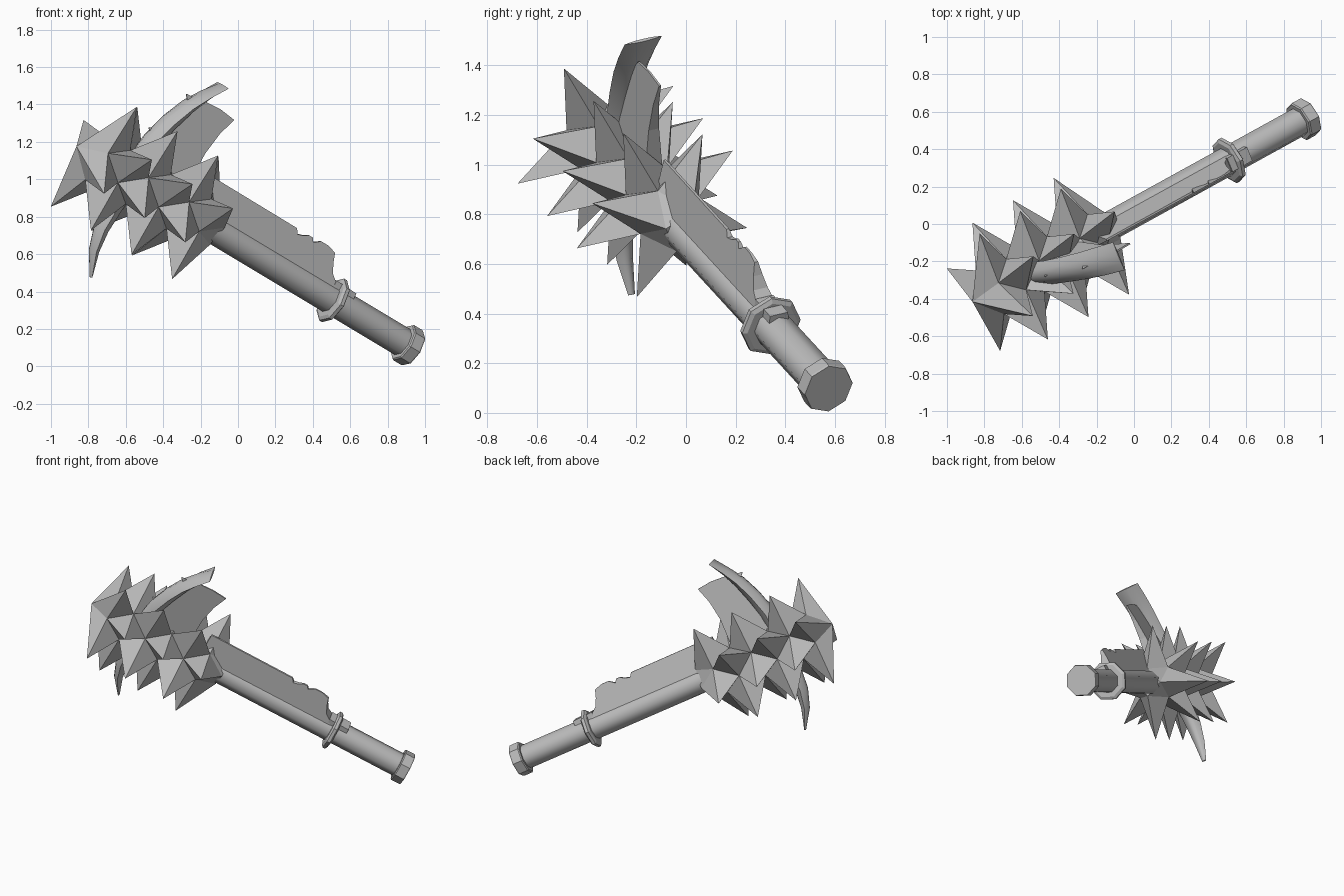
import bpy, bmesh, math
from mathutils import Vector, Matrix

if "Cube" in bpy.data.objects:
    bpy.data.objects.remove(bpy.data.objects["Cube"])

# Weapon frame: local z runs from pommel to head, local x is the blade side
D = Vector((-0.775, -0.427, 0.465)).normalized()
U = Vector((0.5, 0.0, 0.87))
U = (U - D * U.dot(D)).normalized()
V = D.cross(U)
FRAME = Matrix.Translation((0.935, 0.575, 0.097)) @ Matrix((U, V, D)).transposed().to_4x4()

steel = bpy.data.materials.new("grey_steel")
steel.diffuse_color = (0.5, 0.5, 0.5, 1)
steel.use_nodes = True
steel.node_tree.nodes["Principled BSDF"].inputs["Base Color"].default_value = steel.diffuse_color


def finish(name, bm, smooth=0):
    bmesh.ops.remove_doubles(bm, verts=bm.verts, dist=0.0005)
    bmesh.ops.recalc_face_normals(bm, faces=bm.faces)
    mesh = bpy.data.meshes.new(name)
    bm.to_mesh(mesh)
    bm.free()
    mesh.materials.append(steel)
    obj = bpy.data.objects.new(name, mesh)
    bpy.context.collection.objects.link(obj)
    obj.matrix_world = FRAME
    if smooth:
        bpy.ops.object.select_all(action='DESELECT')
        obj.select_set(True)
        bpy.context.view_layer.objects.active = obj
        bpy.ops.object.shade_smooth_by_angle(angle=math.radians(smooth))
    return obj


def loft(name, rings, smooth=0):
    """Skin a list of equal-length point rings and cap both ends."""
    bm = bmesh.new()
    loops = [[bm.verts.new(p) for p in r] for r in rings]
    n = len(loops[0])
    for a, b in zip(loops, loops[1:]):
        for i in range(n):
            j = (i + 1) % n
            bm.faces.new((a[i], a[j], b[j], b[i]))
    bm.faces.new(loops[0])
    bm.faces.new(loops[-1])
    return finish(name, bm, smooth)


def polar(angle, r, t):
    return Vector((r * math.cos(angle), r * math.sin(angle), t))


def turned(name, profile, smooth=0):
    """Eight-sided turned part from (height, radius) pairs."""
    return loft(name, [[polar(i * math.pi / 4, r, t) for i in range(8)]
                       for t, r in profile], smooth)


def plate(name, outline, thick, edge_u):
    """Flat plate of (along, out) points, thinning towards its outer edge."""
    def half(u):
        return 0.004 + thick * max(0, 1 - u / edge_u)
    loft(name, [[(u, s * half(u), t) for t, u in outline] for s in (-1, 1)])


def horn(name, spine):
    """Curved strip with lens section: (along, out, half width, half thickness)."""
    rings = []
    for i, (t, u, w, h) in enumerate(spine):
        a, b = spine[max(i - 1, 0)], spine[min(i + 1, len(spine) - 1)]
        tan = Vector((b[1] - a[1], 0, b[0] - a[0])).normalized()
        nrm = tan.cross(Vector((0, 1, 0)))
        c = Vector((u, 0, t))
        rings.append([c + Vector((0, w * x, 0)) + nrm * (h * y) for x, y in
                      ((1, 0), (.5, .8), (0, 1), (-.5, .8), (-1, 0),
                       (-.5, -.8), (0, -1), (.5, -.8))])
    loft(name, rings, 50)


# Handle parts
turned("shaft", [(0.04, 0.08), (0.5, 0.08), (0.55, 0.08), (1.45, 0.08)], 50)
turned("pommel", [(0, 0.106), (0.008, 0.109), (0.065, 0.109), (0.072, 0.103)])
turned("collar_ring", [(0.53, 0.112), (0.54, 0.13), (0.56, 0.13), (0.57, 0.112)])
loft("collar_block", [[(0.04, -0.045, t), (0.04, 0.045, t), (u, 0.04, t), (u, -0.04, t)]
                      for t, u in ((0.47, 0.095), (0.61, 0.1))])

# Spiked head: staggered diamond-based spikes tiling an eight-sided core
STEP, CORE, REACH, TOP = 0.14, 0.14, 0.375, 2.2
bm = bmesh.new()


def tri(*pts):
    bm.faces.new([bm.verts.new(p) for p in pts])


for row in range(6):
    t = TOP - STEP * row
    for k in range(4):
        a = math.radians(-22.5 + 45 * (row % 2) + 90 * k)
        q = math.pi / 4
        up = polar(a, 0 if row == 0 else CORE, t + (0.12 if row == 0 else STEP))
        low = polar(a, 0.09 if row == 5 else CORE, t - STEP)
        ring = [up, polar(a - q, CORE, t), low, polar(a + q, CORE, t)]
        for i in range(4):
            tri(polar(a, REACH, t), ring[i], ring[(i + 1) % 4])
        if row == 5:  # closing facets around the shaft
            right = polar(a + 2 * q, 0.09, t - STEP)
            tri(ring[3], low, right)
            tri(low, right, Vector((0, 0, t - STEP)))
finish("spiked_head", bm)

# Notched fin along the shaft
plate("shaft_fin", [(1.55, 0.03), (1.55, 0.235), (0.955, 0.232), (0.935, 0.205),
                    (0.9, 0.215), (0.87, 0.232), (0.845, 0.232), (0.83, 0.21),
                    (0.79, 0.238), (0.74, 0.238), (0.687, 0.223), (0.67, 0.17),
                    (0.645, 0.12), (0.6, 0.085), (0.58, 0.03)], 0.055, 0.24)

# Axe blade, flaring outwards
plate("axe_blade", [(1.95, 0.05), (1.95, 0.3), (1.88, 0.45), (1.8, 0.56),
                    (1.7, 0.566), (1.6, 0.555), (1.635, 0.45), (1.655, 0.32),
                    (1.65, 0.05)], 0.045, 0.56)

# Upper and lower curved horns
horn("upper_horn", [(1.97, 0.08, 0.065, 0.05), (1.955, 0.24, 0.068, 0.05),
                    (1.92, 0.37, 0.072, 0.046), (1.875, 0.49, 0.077, 0.037),
                    (1.82, 0.59, 0.081, 0.024), (1.76, 0.682, 0.083, 0.006)])
horn("lower_horn", [(1.95, -0.08, 0.065, 0.055), (1.95, -0.2, 0.06, 0.05),
                    (1.945, -0.31, 0.05, 0.043), (1.915, -0.43, 0.036, 0.029),
                    (1.85, -0.56, 0.015, 0.006)])

# Small thorns on the outside of the upper horn
for i, (t, u) in enumerate(((1.885, 0.515), (1.975, 0.26))):
    loft(f"horn_thorn_{i + 1}", [
        [(u - 0.04, -0.018, t - 0.03), (u + 0.03, 0, t - 0.06), (u - 0.04, 0.018, t - 0.03)],
        [(u + 0.025, -0.002, t + 0.035), (u + 0.03, 0, t + 0.03), (u + 0.025, 0.002, t + 0.035)]])
